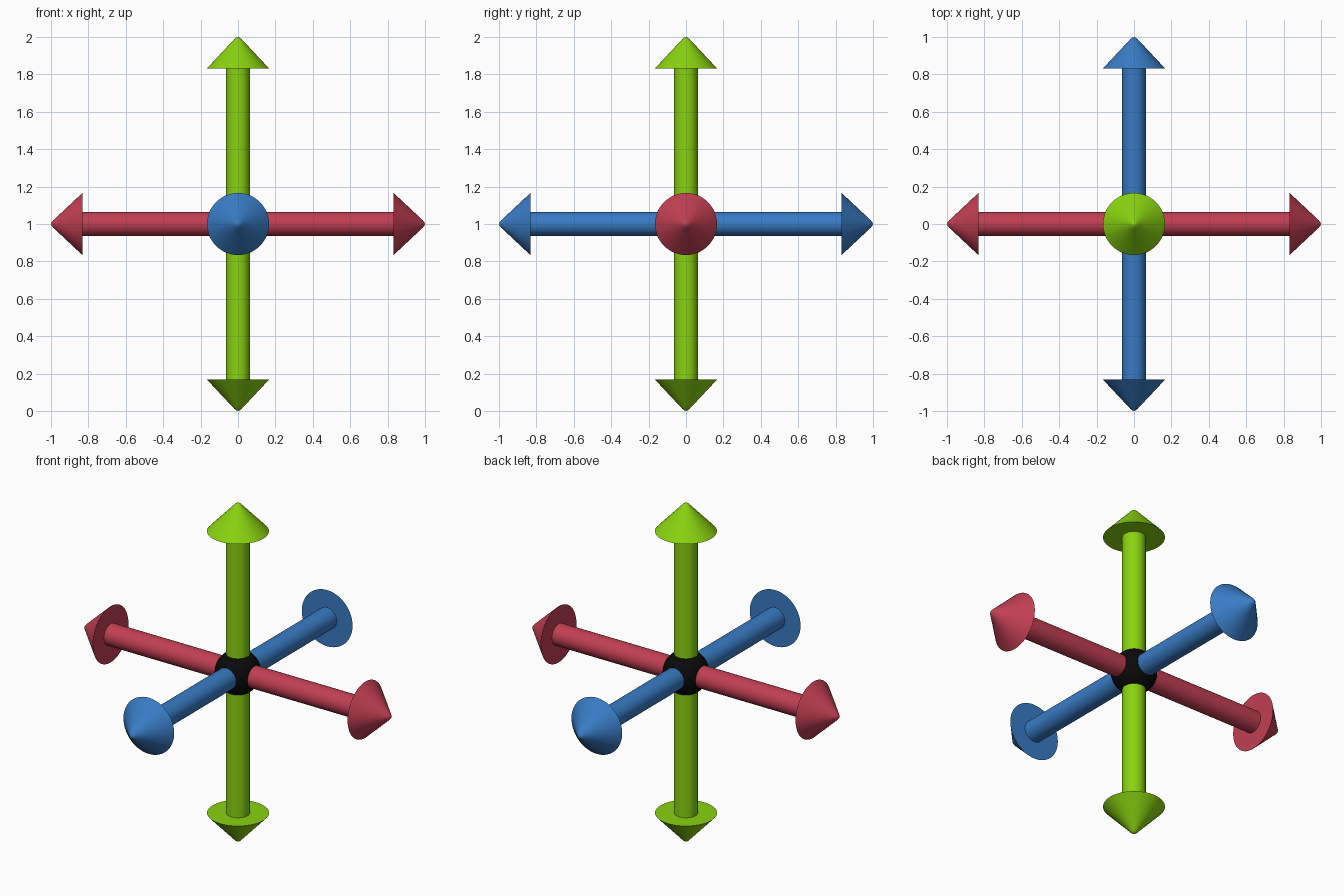
import bpy, bmesh
from math import cos, sin, pi
from mathutils import Vector

if "Cube" in bpy.data.objects:
    bpy.data.objects.remove(bpy.data.objects["Cube"])

CENTRE = Vector((0, 0, 1))
SIDES = 48


def material(name, rgb):
    mat = bpy.data.materials.new(name)
    mat.diffuse_color = (*rgb, 1)
    mat.use_nodes = True
    mat.node_tree.nodes["Principled BSDF"].inputs["Base Color"].default_value = mat.diffuse_color
    return mat


def lathe(name, profile, direction, mat):
    """Revolve (radius, height) points about an axis through the centre."""
    rot = Vector((0, 0, 1)).rotation_difference(direction).to_matrix()
    bm = bmesh.new()
    rings = []
    for r, h in profile:
        n = SIDES if r > 0 else 1
        rings.append([bm.verts.new(CENTRE + rot @ Vector(
            (r * cos(2 * pi * i / SIDES), r * sin(2 * pi * i / SIDES), h)))
            for i in range(n)])
    for a, b in zip(rings, rings[1:]):
        for i in range(SIDES):
            j = (i + 1) % SIDES
            quad = [a[i % len(a)], a[j % len(a)], b[j % len(b)], b[i % len(b)]]
            bm.faces.new(list(dict.fromkeys(quad)))
    bmesh.ops.recalc_face_normals(bm, faces=bm.faces)
    mesh = bpy.data.meshes.new(name)
    bm.to_mesh(mesh)
    bm.free()
    mesh.materials.append(mat)
    obj = bpy.data.objects.new(name, mesh)
    bpy.context.collection.objects.link(obj)
    bpy.ops.object.select_all(action='DESELECT')
    obj.select_set(True)
    bpy.context.view_layer.objects.active = obj
    bpy.ops.object.shade_smooth_by_angle(angle=pi / 6)


# Arrowhead with a flat base and a slightly blunted tip
head = [(0, .832), (.166, .832), (.03, .977), (.021, .987), (.012, .995), (0, 1)]
shaft = [(0, -.84), (.063, -.84), (.063, .84), (0, .84)]

# One double-headed arrow per axis
axes = [("x", Vector((1, 0, 0)), (.54, .05, .085)),
        ("y", Vector((0, 1, 0)), (.04, .20, .56)),
        ("z", Vector((0, 0, 1)), (.25, .65, .005))]
for name, direction, rgb in axes:
    mat = material(name + "_colour", rgb)
    lathe(name + "_shaft", shaft, direction, mat)
    lathe(name + "_head_positive", head, direction, mat)
    lathe(name + "_head_negative", head, -direction, mat)

# Black hub ball
bpy.ops.mesh.primitive_uv_sphere_add(segments=32, ring_count=16, radius=.125,
                                     location=CENTRE)
hub = bpy.context.object
hub.name = "hub"
hub.data.materials.append(material("black", (.003, .003, .003)))
bpy.ops.object.shade_smooth()
